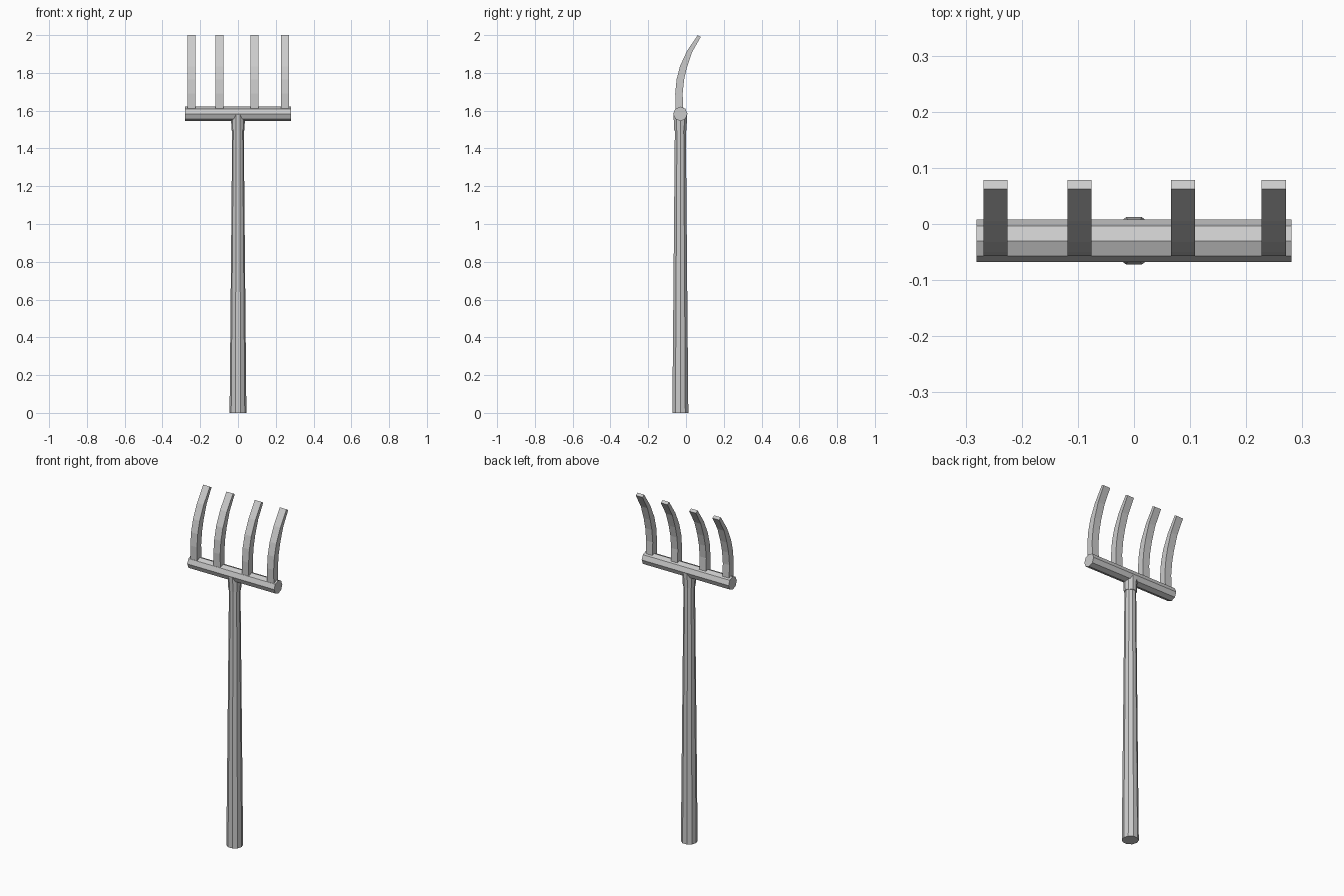
import bpy
import bmesh
from math import pi
from mathutils import Matrix, Vector

if "Cube" in bpy.data.objects:
    bpy.data.objects.remove(bpy.data.objects["Cube"])

AXIS_Y = -0.03   # handle and crossbar share this depth
BAR_Z = 1.583

grey = bpy.data.materials.new("plain grey")
grey.use_nodes = True
colour = (0.6, 0.6, 0.6, 1)
grey.diffuse_color = colour
grey.node_tree.nodes["Principled BSDF"].inputs["Base Color"].default_value = colour


def finish(name, bm):
    bmesh.ops.recalc_face_normals(bm, faces=bm.faces)
    mesh = bpy.data.meshes.new(name)
    bm.to_mesh(mesh)
    bm.free()
    mesh.materials.append(grey)
    obj = bpy.data.objects.new(name, mesh)
    bpy.context.collection.objects.link(obj)


def rod(name, sides, r_low, r_high, z_low, z_high):
    """Upright tapered prism with a corner pointing forward."""
    bm = bmesh.new()
    place = Matrix.Translation((0, AXIS_Y, (z_low + z_high) / 2)) @ Matrix.Rotation(pi / 2, 4, "Z")
    bmesh.ops.create_cone(bm, cap_ends=True, segments=sides, radius1=r_low,
                          radius2=r_high, depth=z_high - z_low, matrix=place)
    finish(name, bm)


# Handle and the collar that joins it to the crossbar
rod("handle", 10, 0.0445, 0.03, 0, 1.56)
rod("collar", 10, 0.034, 0.038, 1.495, 1.58)

# Eight-sided crossbar
bm = bmesh.new()
bmesh.ops.create_cone(bm, cap_ends=True, segments=8, radius1=0.038, radius2=0.038, depth=0.562,
                      matrix=Matrix.Translation((0, AXIS_Y, BAR_Z)) @ Matrix.Rotation(pi / 2, 4, "Y"))
finish("crossbar", bm)

# Curved tines: paired front and back edges of the side profile (y, z)
front = [(-0.055, BAR_Z), (-0.057, 1.69), (-0.05, 1.765), (-0.032, 1.835), (0.005, 1.915), (0.062, 2.0)]
back = [(-0.013, BAR_Z), (-0.018, 1.69), (-0.01, 1.765), (0.005, 1.83), (0.032, 1.91), (0.078, 1.99)]
TINE_WIDTH = 0.043

for i, x in enumerate((-0.247, -0.097, 0.087, 0.249)):
    bm = bmesh.new()
    left, right = ([[bm.verts.new((x + side * TINE_WIDTH / 2, y, z)) for y, z in edge]
                    for edge in (front, back)] for side in (1, -1))
    rings = list(zip(left[0], left[1], right[1], right[0]))
    for low, high in zip(rings, rings[1:]):
        for k in range(4):
            n = (k + 1) % 4
            bm.faces.new((low[k], low[n], high[n], high[k]))
    bm.faces.new(rings[0])
    bm.faces.new(rings[-1])
    finish(f"tine_{i + 1}", bm)
